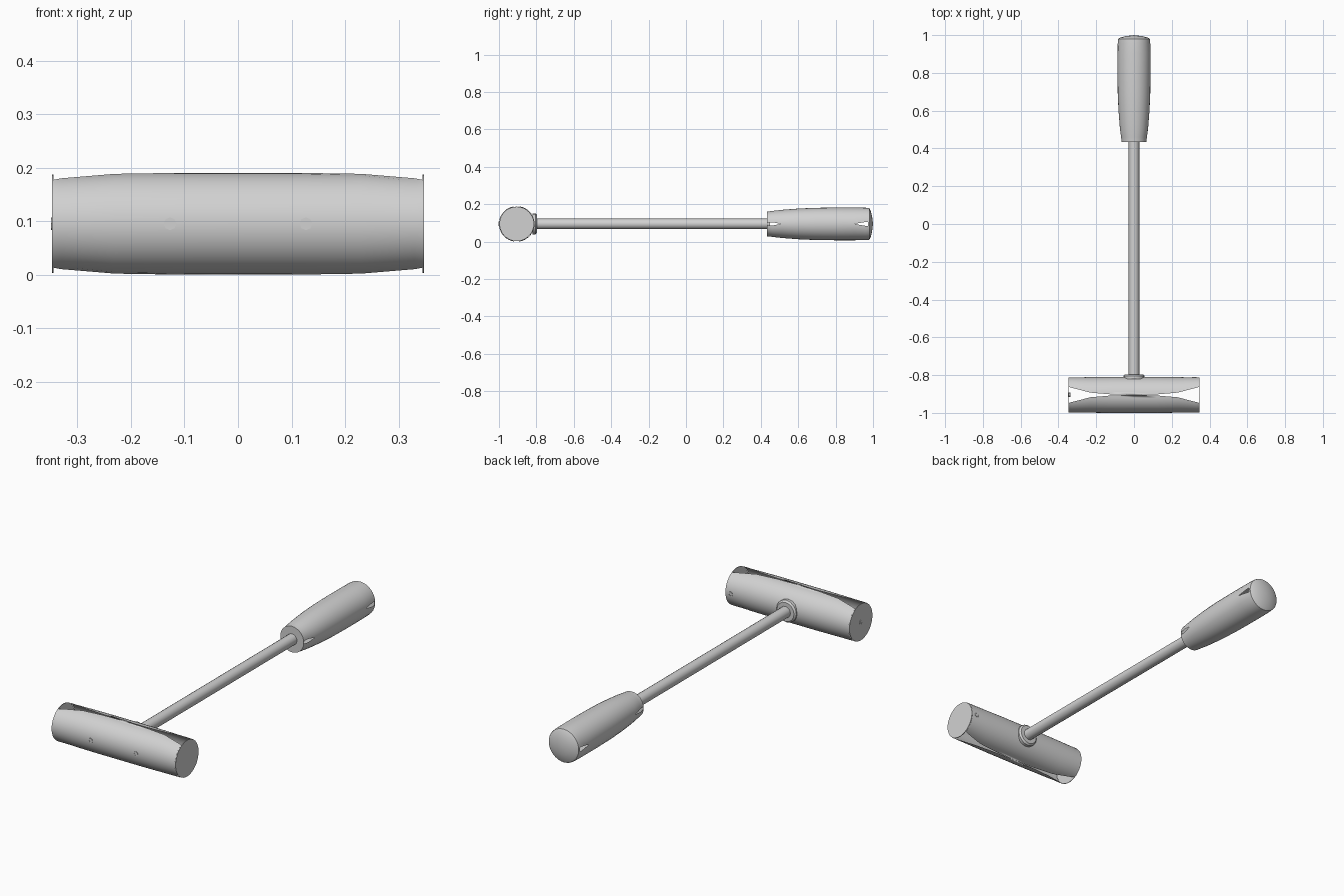
import bpy, bmesh, math
from mathutils import Vector

if "Cube" in bpy.data.objects:
    bpy.data.objects.remove(bpy.data.objects["Cube"])

steel = bpy.data.materials.new("light_grey")
steel.diffuse_color = (0.64, 0.64, 0.64, 1)
steel.use_nodes = True
steel.node_tree.nodes["Principled BSDF"].inputs["Base Color"].default_value = steel.diffuse_color
X, Y, Z = Vector((1, 0, 0)), Vector((0, 1, 0)), Vector((0, 0, 1))
ZC = 0.095   # height of the tool's centre line
YH = -0.905  # head centre in y


def lathe(name, rows, origin, axis, seam, half=16):
    """Turn rows of (distance, radius, seam gap angle) as two half shells round an axis."""
    side = axis.cross(seam)
    bm = bmesh.new()
    for h in (0, math.pi):
        rings = []
        for t, r, g in rows:
            ring = []
            for i in range(half + 1):
                a = h + g + (math.pi - 2 * g) * i / half
                ring.append(bm.verts.new(origin + axis * t + (seam * math.cos(a) + side * math.sin(a)) * r))
            rings.append(ring)
        for p, q in zip(rings, rings[1:]):
            for i in range(half):
                bm.faces.new((p[i], p[i + 1], q[i + 1], q[i]))
    bmesh.ops.remove_doubles(bm, verts=bm.verts, dist=1e-5)
    bmesh.ops.recalc_face_normals(bm, faces=bm.faces)
    me = bpy.data.meshes.new(name)
    bm.to_mesh(me)
    bm.free()
    me.materials.append(steel)
    ob = bpy.data.objects.new(name, me)
    bpy.context.collection.objects.link(ob)
    bpy.ops.object.select_all(action='DESELECT')
    ob.select_set(True)
    bpy.context.view_layer.objects.active = ob
    bpy.ops.object.shade_smooth_by_angle(angle=math.radians(35))
    return ob


# head tube: seams along top and bottom open towards the ends
half_rows = [(0.345, 0.0925, 0.48), (0.33, 0.093, 0.42), (0.23, 0.094, 0.13), (0.12, 0.095, 0.03)]
head_rows = [(-t, r, g) for t, r, g in half_rows] + [(0, 0.095, 0)] + half_rows[::-1]
lathe("head", head_rows, Vector((0, YH, ZC)), X, Z, 20)

# thin discs closing the head
for s, label in ((-1, "left"), (1, "right")):
    lathe("end_disc_" + label, [(0, 0, 0), (0, 0.092, 0), (0.003, 0.092, 0), (0.003, 0, 0)],
          Vector((s * 0.345, YH, ZC)), X * s, Z, 20)

# collar joining the head and the shaft
lathe("collar", [(0, 0.056, 0), (0.015, 0.056, 0), (0.023, 0.048, 0), (0.023, 0.02, 0)],
      Vector((0, -0.82, ZC)), Y, X, 8)

# shaft
lathe("shaft", [(-0.83, 0.028, 0), (0.45, 0.028, 0)], Vector((0, 0, ZC)), Y, X, 8)

# tapered grip with narrow side seams near both ends
lathe("grip", [(0.433, 0.02, 0), (0.433, 0.066, 0), (0.438, 0.066, 0.1), (0.46, 0.069, 0.13), (0.51, 0.075, 0),
               (0.60, 0.082, 0), (0.69, 0.086, 0), (0.80, 0.0875, 0), (0.90, 0.0875, 0),
               (0.96, 0.0865, 0.12), (0.978, 0.085, 0.12)],
      Vector((0, 0, ZC)), Y, X, 16)

# slightly domed grip cap
lathe("grip_cap", [(0.972, 0.085, 0), (0.98, 0.084, 0), (0.987, 0.072, 0), (0.995, 0.04, 0), (1.0, 0, 0)],
      Vector((0, 0, ZC)), Y, X, 16)

# small recessed studs: two in front, one behind, one on the left end
stud = [(-0.01, 0.012, 0), (0.002, 0.012, 0), (0.002, 0.0085, 0), (0.0008, 0.0085, 0), (0.0008, 0, 0)]
lathe("front_stud_left", stud, Vector((-0.127, -0.9995, ZC)), -Y, Z, 4)
lathe("front_stud_right", stud, Vector((0.127, -0.9995, ZC)), -Y, Z, 4)
lathe("back_stud", stud, Vector((0.318, YH + 0.093, ZC)), Y, Z, 4)
lathe("end_stud", stud, Vector((-0.3475, YH, ZC)), -X, Z, 4)
